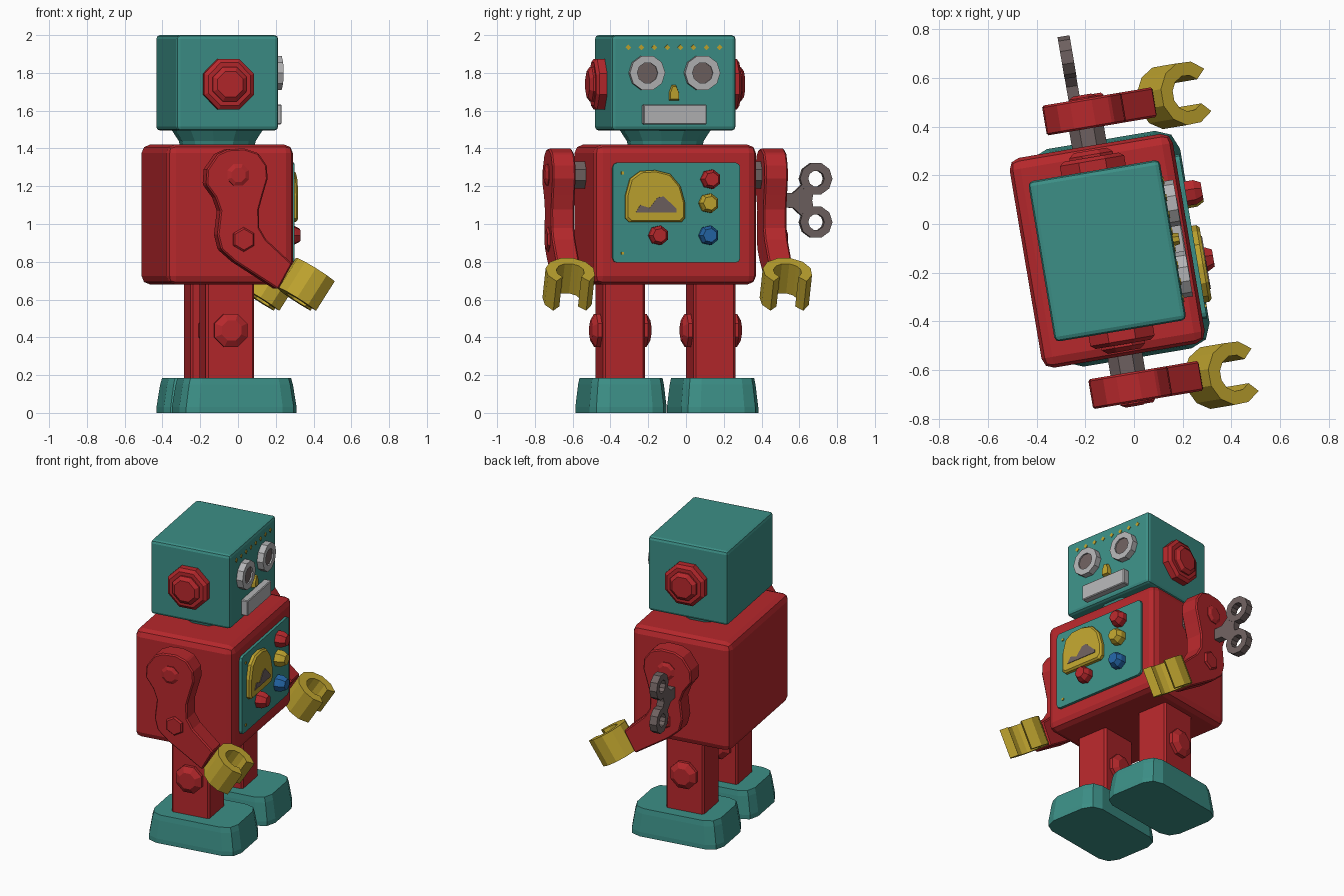
import bpy, bmesh, math
from mathutils import Matrix, Vector

if "Cube" in bpy.data.objects:
    bpy.data.objects.remove(bpy.data.objects["Cube"])

# whole toy is turned: local u = forward, v = its left, z = up
TURN = Matrix.Translation((-0.11, -0.11, 0)) @ Matrix.Rotation(math.radians(9.6), 4, 'Z')


def mat(name, rgb):
    m = bpy.data.materials.new(name)
    m.diffuse_color = (*rgb, 1)
    m.use_nodes = True
    m.node_tree.nodes["Principled BSDF"].inputs["Base Color"].default_value = m.diffuse_color
    return m


RED = mat("red", (0.47, 0.021, 0.025))
TEAL = mat("teal", (0.045, 0.275, 0.24))
YELLOW = mat("yellow", (0.52, 0.37, 0.028))
SILVER = mat("silver", (0.45, 0.45, 0.46))
STEEL = mat("dark steel", (0.155, 0.118, 0.115))
BLUE = mat("blue", (0.017, 0.13, 0.38))

# drawing planes: (a, b, depth) -> local point
PLAN = lambda a, b, d: Vector((a, b, d))
FACE = lambda a, b, d: Vector((d, a, b))
SIDE = lambda a, b, d: Vector((a, d, b))


def finish(name, bm, m, bevel=0, seg=1):
    bmesh.ops.recalc_face_normals(bm, faces=bm.faces)
    if bevel:
        sharp = [e for e in bm.edges if e.calc_face_angle(0) > 0.6]
        bmesh.ops.bevel(bm, geom=sharp, offset=bevel, segments=seg, profile=0.5,
                        affect='EDGES', clamp_overlap=True)
    bm.transform(TURN)
    me = bpy.data.meshes.new(name)
    bm.to_mesh(me)
    bm.free()
    me.materials.append(m)
    ob = bpy.data.objects.new(name, me)
    bpy.context.collection.objects.link(ob)
    return ob


def loft(name, plane, pts, centre, rings, m, bevel=0, seg=1):
    """Outline pts around centre, swept through (depth, scale) rings."""
    bm = bmesh.new()
    rows = [[bm.verts.new(plane(centre[0] + a * s, centre[1] + b * s, d)) for a, b in pts]
            for d, s in rings]
    n = len(pts)
    for r0, r1 in zip(rows, rows[1:]):
        for i in range(n):
            bm.faces.new((r0[i], r0[(i + 1) % n], r1[(i + 1) % n], r1[i]))
    bm.faces.new(rows[0])
    bm.faces.new(rows[-1])
    return finish(name, bm, m, bevel, seg)


def band(name, plane, centre, r0, r1, a0, a1, n, d0, d1, m):
    """Flat ring or open claw between two radii."""
    bm = bmesh.new()
    closed = a1 - a0 >= 360
    rows = []
    for k in range(n if closed else n + 1):
        t = math.radians(a0 + (a1 - a0) * k / n)
        rows.append([bm.verts.new(plane(centre[0] + r * math.cos(t), centre[1] + r * math.sin(t), d))
                     for r, d in ((r0, d0), (r1, d0), (r1, d1), (r0, d1))])
    for k in range(n):
        p, q = rows[k], rows[(k + 1) % len(rows)]
        for i in range(4):
            bm.faces.new((p[i], p[(i + 1) % 4], q[(i + 1) % 4], q[i]))
    if not closed:
        bm.faces.new(rows[0])
        bm.faces.new(rows[-1])
    return finish(name, bm, m)


def ngon(r, n=8, off=0.5):
    return [(r * math.cos((k + off) * math.tau / n), r * math.sin((k + off) * math.tau / n))
            for k in range(n)]


def rrect(a, b, r=0.0, n=2):
    if not r:
        return [(a, b), (-a, b), (-a, -b), (a, -b)]
    out = []
    for q, (sx, sy) in enumerate(((1, 1), (-1, 1), (-1, -1), (1, -1))):
        for k in range(n + 1):
            t = (q + k / n) * math.pi / 2
            out.append((sx * (a - r) + r * math.cos(t), sy * (b - r) + r * math.sin(t)))
    return out


def knob(name, plane, centre, d0, d1, r, m, tip=0.65, n=8):
    return loft(name, plane, ngon(r, n), centre,
                [(d0, 1), (d0 + (d1 - d0) * 0.6, 1), (d1, tip)], m)


# body, neck and head
loft("body", PLAN, rrect(0.34, 0.437), (0, 0), [(0.68, 1), (1.42, 1)], RED, 0.045, 2)
loft("neck", PLAN, ngon(0.25, 12), (0, 0), [(1.40, 0.78), (1.44, 0.82), (1.51, 1)], TEAL)
loft("head", PLAN, rrect(0.274, 0.334), (0, 0), [(1.495, 1), (2.0, 1)], TEAL, 0.02, 2)

# face
loft("mouth", FACE, rrect(0.17, 0.052), (0, 1.58), [(0.26, 1), (0.318, 1)], SILVER, 0.005)
loft("nose", FACE, [(-.03, -.045), (.03, -.045), (.03, 0), (.012, .045), (-.012, .045), (-.03, 0)],
     (0, 1.695), [(0.26, 1), (0.3, 0.75)], YELLOW)
for v in (-0.148, 0.148):
    band("eye_rim", FACE, (v, 1.80), 0.055, 0.095, 0, 360, 10, 0.26, 0.316, SILVER)
    loft("eye", FACE, ngon(0.06, 10), (v, 1.80), [(0.26, 1), (0.306, 1)], STEEL)
for k in range(8):
    loft("forehead_dot", FACE, ngon(0.015, 4, 0), (-0.245 + 0.07 * k, 1.935),
         [(0.27, 1), (0.278, 1)], YELLOW)

# chest panel with gauge and buttons
loft("chest_panel", FACE, rrect(0.342, 0.265, 0.025), (0, 1.06), [(0.32, 1), (0.358, 1)], TEAL)
gauge = [(-.16, -.12), (-.14, -.14), (.14, -.14), (.16, -.12), (.16, -.04), (.135, .05),
         (.08, .115), (0, .135), (-.08, .13), (-.135, .09), (-.16, 0)]
loft("gauge", FACE, gauge, (-0.117, 1.15), [(0.35, 1), (0.378, 1), (0.39, 0.93)], YELLOW)
dial = [(-.225, 1.06), (-.2, 1.1), (-.15, 1.085), (-.107, 1.14), (-.075, 1.146), (-.005, 1.08), (-.005, 1.06)]
loft("gauge_dial", FACE, dial, (0, 0), [(0.388, 1), (0.394, 1)], STEEL)
for v, z, m in ((0.18, 1.237, RED), (0.17, 1.11, YELLOW), (0.17, 0.94, BLUE), (-0.1, 0.94, RED)):
    knob("button", FACE, (v, z), 0.35, 0.425, 0.053, m, 0.7, 7)
for z in (0.845, 1.27):
    loft("panel_rivet", FACE, ngon(0.01, 4), (-0.29, z), [(0.35, 1), (0.364, 1)], YELLOW)

# arm outline (u, z), shoulder to wrist
arm = [(-.166, 1.21), (-.16, 1.29), (-.105, 1.369), (-.05, 1.395), (.04, 1.4), (.114, 1.375),
       (.16, 1.31), (.165, 1.24), (.14, 1.156), (.118, 1.077), (.12, .98), (.157, .918),
       (.297, .79), (.221, .653), (-.01, .80), (-.085, .865), (-.105, .944), (-.09, 1.07), (-.115, 1.14)]
FWD, UP = (0.84, -0.54), (0.54, 0.84)       # forearm direction and its normal


def claw_plane(s):
    return lambda a, b, d: Vector((0.385 + FWD[0] * a + UP[0] * d, s * 0.583 + b,
                                   0.672 + FWD[1] * a + UP[1] * d))


for s, side in ((-1, "right"), (1, "left")):
    # ears
    loft(side + "_ear", SIDE, ngon(0.145), (0, 1.74),
         [(s * 0.31, 1), (s * 0.375, 1), (s * 0.39, .85)], RED)
    loft(side + "_ear_cap", SIDE, ngon(0.098), (0, 1.74),
         [(s * 0.38, 1), (s * 0.4, 1), (s * 0.418, 0.75)], RED)
    # arms
    loft(side + "_shoulder_axle", SIDE, ngon(0.078), (0, 1.26), [(s * 0.4, 1), (s * 0.53, 1)], STEEL)
    loft(side + "_arm", SIDE, arm, (0, 0), [(s * 0.508, 1), (s * 0.632, 1)], RED, 0.008)
    knob(side + "_shoulder_bolt", SIDE, (0.005, 1.26), s * 0.62, s * 0.648, 0.062, RED)
    knob(side + "_elbow_bolt", SIDE, (0.035, 0.918), s * 0.62, s * 0.645, 0.065, RED, 0.85, 6)
    band(side + "_claw", claw_plane(s), (0, 0), 0.075, 0.132, 42, 318, 9, -0.093, 0.093, YELLOW)
    # legs
    v = s * 0.243
    loft(side + "_leg", PLAN, rrect(0.13, 0.113), (0.01, v), [(0.15, 1), (0.72, 1)], RED, 0.012)
    for t in (-1, 1):
        knob(side + "_knee_disc", SIDE, (0.01, 0.437), v + t * 0.1, v + t * 0.158, 0.095, RED, 0.6)
    loft(side + "_foot", PLAN, rrect(0.315, 0.207, 0.09, 2), (0.05, s * 0.246),
         [(0, 1), (0.03, 1), (0.15, 0.94), (0.185, 0.91)], TEAL)

# wind-up key on the left side
U0, U1 = -0.055, -0.005
for z in (1.24, 1.01):
    band("key_loop", FACE, (0.812, z), 0.043, 0.087, 0, 360, 10, U0, U1, STEEL)
stem = [(0.6, 1.09), (0.69, 1.085), (0.75, 1.03), (0.8, 1.07), (0.79, 1.125),
        (0.8, 1.18), (0.75, 1.22), (0.69, 1.165), (0.6, 1.16)]
loft("key_stem", FACE, stem, (0, 0), [(U0 + .001, 1), (U1 - .001, 1)], STEEL)
